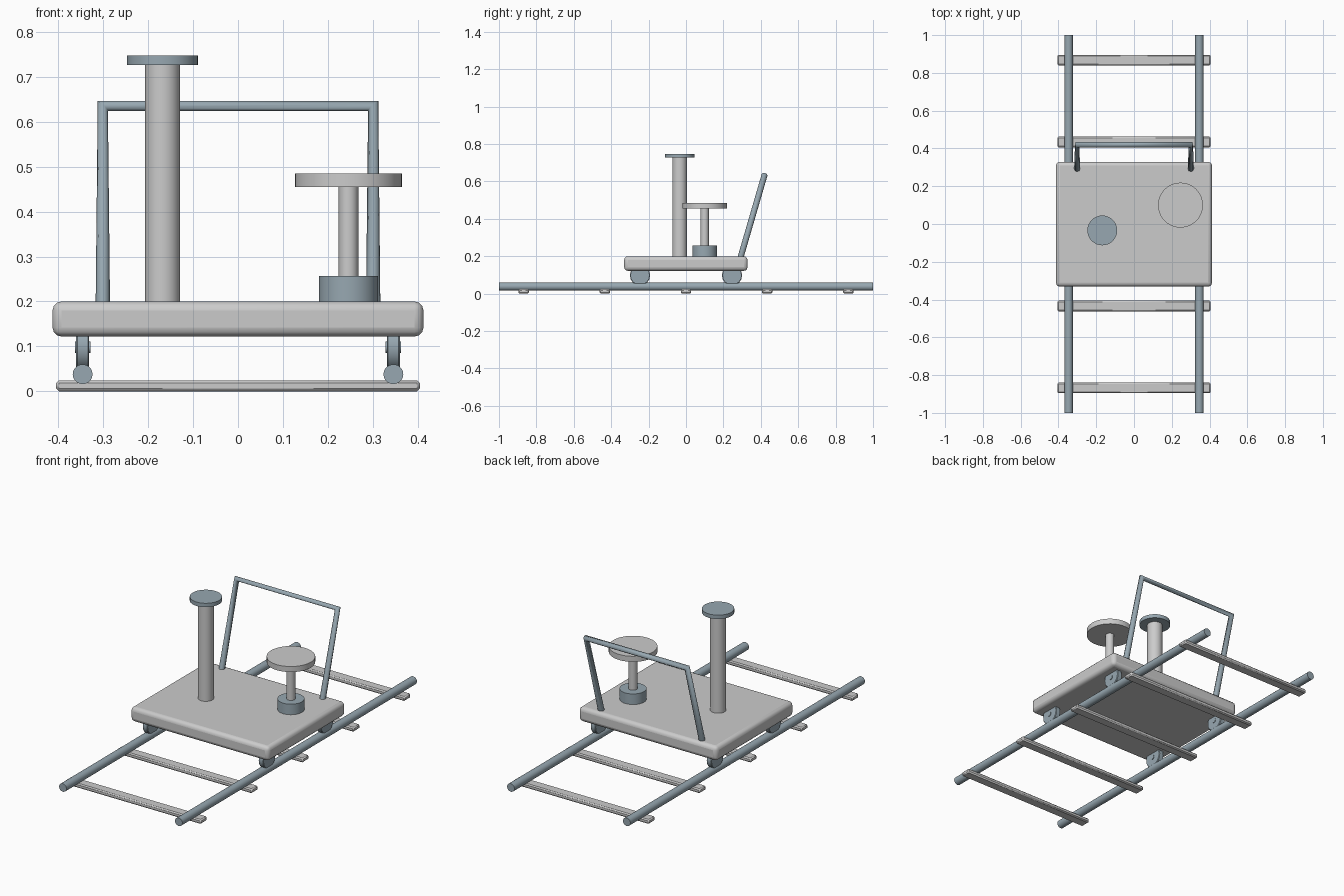
import bpy
from math import pi, radians

if "Cube" in bpy.data.objects:
    bpy.data.objects.remove(bpy.data.objects["Cube"])

metal = bpy.data.materials.new("steel")
metal.diffuse_color = (0.31, 0.39, 0.44, 1)
metal.use_nodes = True
metal.node_tree.nodes["Principled BSDF"].inputs["Base Color"].default_value = metal.diffuse_color


def finish(name, mat=None, bevel=0, segments=1):
    ob = bpy.context.object
    ob.name = name
    bpy.ops.object.transform_apply(location=False, rotation=True, scale=True)
    if mat:
        ob.data.materials.append(mat)
    if bevel:
        mod = ob.modifiers.new("bevel", 'BEVEL')
        mod.width = bevel
        mod.segments = segments
    bpy.ops.object.shade_smooth_by_angle(angle=radians(35))
    return ob


def box(name, loc, size, **kw):
    bpy.ops.mesh.primitive_cube_add(size=1, location=loc)
    bpy.context.object.scale = size
    return finish(name, **kw)


def cyl(name, loc, r, h, sides=32, rot=(0, 0, 0), **kw):
    bpy.ops.mesh.primitive_cylinder_add(vertices=sides, radius=r, depth=h,
                                        location=loc, rotation=rot)
    return finish(name, **kw)


def upright(name, x, y, z0, z1, r, **kw):
    return cyl(name, (x, y, (z0 + z1) / 2), r, z1 - z0, **kw)


# track: sleepers and round rails
for i in range(-2, 3):
    box(f"sleeper_{i + 3}", (0, i * 0.434, 0.012), (0.81, 0.056, 0.024), bevel=0.006)
for side, x in (("left", -0.346), ("right", 0.346)):
    cyl(f"rail_{side}", (x, 0, 0.038), 0.022, 2.0, sides=20, rot=(pi / 2, 0, 0), mat=metal)
    # wheels with hubs, sunk slightly over the rail
    for end, y in (("front", -0.246), ("back", 0.246)):
        cyl(f"wheel_{end}_{side}", (x, y, 0.098), 0.054, 0.029, sides=16,
            rot=(0, pi / 2, 0), mat=metal, bevel=0.003)
        cyl(f"hub_{end}_{side}", (x, y, 0.098), 0.013, 0.035, sides=12,
            rot=(0, pi / 2, 0), mat=metal)

# platform
box("deck", (0, -0.001, 0.161), (0.826, 0.66, 0.078), bevel=0.02, segments=3)

# tall post with cap
upright("post", -0.168, -0.034, 0.19, 0.728, 0.039)
upright("post_cap", -0.168, -0.034, 0.727, 0.748, 0.079, mat=metal)

# stool
upright("stool_base", 0.246, 0.1, 0.19, 0.257, 0.066, mat=metal)
upright("stool_stem", 0.246, 0.1, 0.25, 0.456, 0.022, sides=24)
upright("stool_seat", 0.246, 0.1, 0.455, 0.485, 0.119, sides=40)

# push handle: one bent tube
curve = bpy.data.curves.new("push_handle", 'CURVE')
curve.dimensions = '3D'
curve.bevel_depth = 0.016
curve.bevel_resolution = 2
curve.use_fill_caps = True
path = [(-0.301, 0.292, 0.195), (-0.301, 0.42, 0.635),
        (0.301, 0.42, 0.635), (0.301, 0.292, 0.195)]
spline = curve.splines.new('POLY')
spline.points.add(len(path) - 1)
for point, co in zip(spline.points, path):
    point.co = (*co, 1)
curve.materials.append(metal)
handle = bpy.data.objects.new("push_handle", curve)
bpy.context.collection.objects.link(handle)
